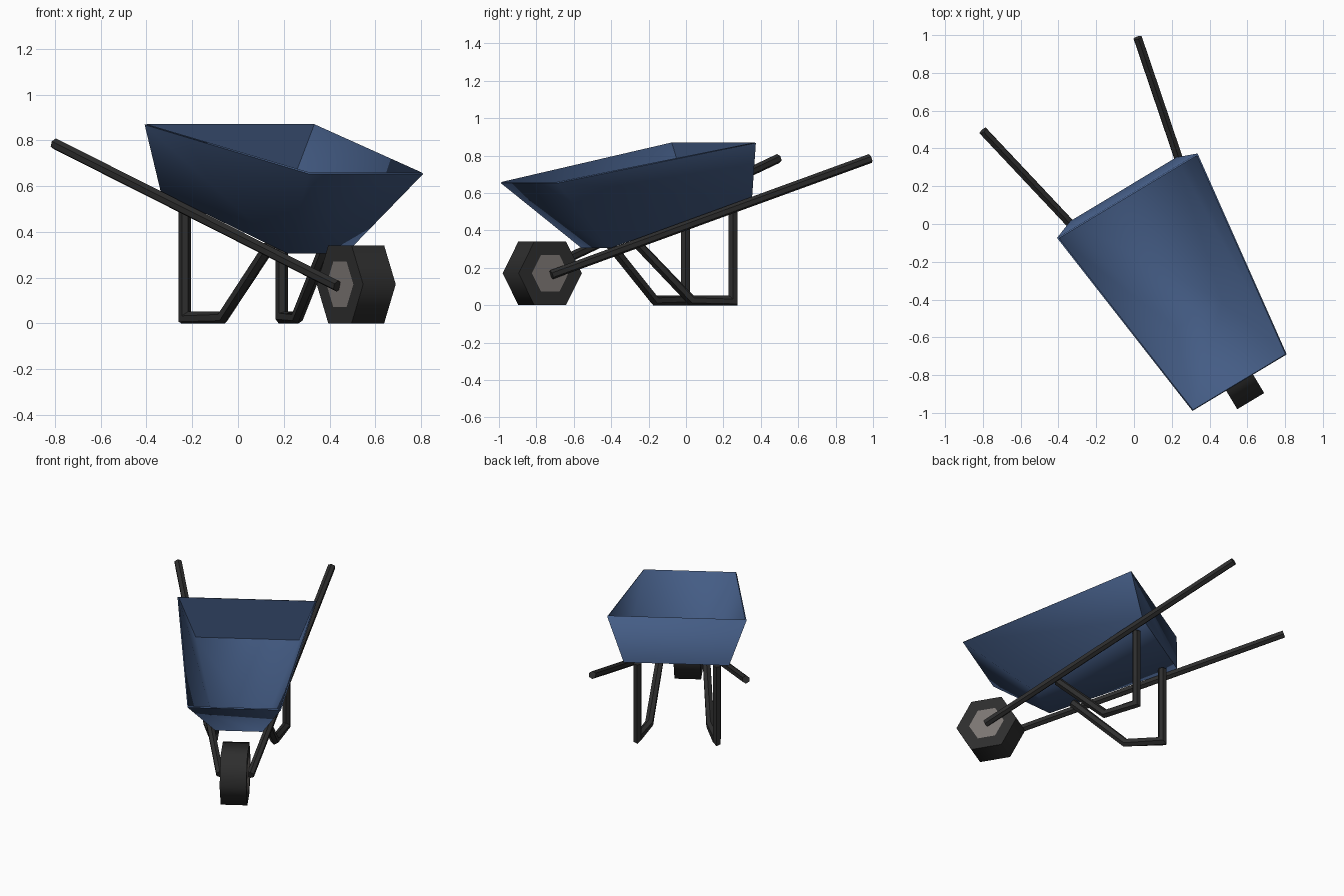
import bpy, bmesh, math
from mathutils import Vector, Matrix

if "Cube" in bpy.data.objects:
    bpy.data.objects.remove(bpy.data.objects["Cube"])

# Built facing -y with x as the width, then turned to its final heading
TURN = math.radians(31)
PLACE = Matrix.Translation((0.040, 0.024, 0)) @ Matrix.Rotation(TURN, 4, 'Z')


def material(name, rgb):
    m = bpy.data.materials.new(name)
    m.diffuse_color = (*rgb, 1)
    m.use_nodes = True
    m.node_tree.nodes["Principled BSDF"].inputs["Base Color"].default_value = m.diffuse_color
    return m


BLUE = material("tray blue", (0.058, 0.108, 0.235))
DARK = material("dark rubber and tube", (0.027, 0.027, 0.027))
GREY = material("hub grey", (0.20, 0.18, 0.17))


def finish(name, bm, mats, angle):
    bm.transform(PLACE)
    me = bpy.data.meshes.new(name)
    bm.to_mesh(me)
    bm.free()
    for m in mats:
        me.materials.append(m)
    ob = bpy.data.objects.new(name, me)
    bpy.context.collection.objects.link(ob)
    bpy.ops.object.select_all(action='DESELECT')
    bpy.context.view_layer.objects.active = ob
    ob.select_set(True)
    bpy.ops.object.shade_smooth_by_angle(angle=math.radians(angle))
    return ob


def tube(name, pts, r):
    """Six-sided mitred tube through the points."""
    pts = [Vector(p) for p in pts]
    bm = bmesh.new()
    rings = []
    for i, p in enumerate(pts):
        d_out = (pts[min(i + 1, len(pts) - 1)] - pts[min(i, len(pts) - 2)]).normalized()
        d_in = (pts[max(i, 1)] - pts[max(i - 1, 0)]).normalized()
        cut = (d_in + d_out).normalized()
        side = Vector((1, 0, 0))
        side = (side - d_in * side.dot(d_in)).normalized()
        up = d_in.cross(side)
        ring = []
        for k in range(6):
            a = math.radians(30 + 60 * k)
            o = (side * math.cos(a) + up * math.sin(a)) * r
            o -= d_in * (o.dot(cut) / d_in.dot(cut))
            ring.append(bm.verts.new(p + o))
        rings.append(ring)
    for a, b in zip(rings, rings[1:]):
        for k in range(6):
            j = (k + 1) % 6
            bm.faces.new((a[k], a[j], b[j], b[k]))
    bm.faces.new(rings[0])
    bm.faces.new(rings[-1])
    bmesh.ops.recalc_face_normals(bm, faces=bm.faces)
    return finish(name, bm, [DARK], 45)


# Tray: sloping floor, four flared walls, open top
def loop(rear, front):
    (s0, w0, z0), (s1, w1, z1) = rear, front
    return [(-w0, -s0, z0), (w0, -s0, z0), (w1, -s1, z1), (-w1, -s1, z1)]


bm = bmesh.new()
floor = [bm.verts.new(p) for p in loop((-0.187, 0.328, 0.575), (0.59, 0.148, 0.305))]
rim = [bm.verts.new(p) for p in loop((-0.147, 0.434, 0.868), (1.008, 0.291, 0.653))]
bm.faces.new(floor)
for k in range(4):
    j = (k + 1) % 4
    bm.faces.new((floor[k], floor[j], rim[j], rim[k]))
bmesh.ops.recalc_face_normals(bm, faces=bm.faces)
if bm.faces[:][0].normal.z > 0:
    bmesh.ops.reverse_faces(bm, faces=bm.faces)
bmesh.ops.solidify(bm, geom=bm.faces[:], thickness=0.008)
bmesh.ops.recalc_face_normals(bm, faces=bm.faces)
finish("tray", bm, [BLUE], 72)

# Wheel: six-sided tyre with a grey hub face on each side
bm = bmesh.new()
rings = []
for x, r in ((-0.083, 0.114), (-0.083, 0.197), (0.083, 0.197), (0.083, 0.114)):
    rings.append([bm.verts.new((x, -0.925 + r * math.cos(k * math.pi / 3),
                                0.171 + r * math.sin(k * math.pi / 3))) for k in range(6)])
for a, b in zip(rings, rings[1:]):
    for k in range(6):
        j = (k + 1) % 6
        bm.faces.new((a[k], a[j], b[j], b[k]))
for ring in (rings[0], rings[-1]):
    bm.faces.new(ring).material_index = 1
bmesh.ops.recalc_face_normals(bm, faces=bm.faces)
finish("wheel", bm, [DARK, GREY], 65)

# Handles run from the grips to the hub; legs hang just inside them
for side, label in ((-1, "left"), (1, "right")):
    tube(label + "_handle",
         [(side * 0.478, 0.835, 0.785), (side * 0.095, -0.925, 0.163)], 0.025)
    tube(label + "_leg",
         [(side * 0.247, 0.117, 0.54), (side * 0.247, 0.117, 0.026),
          (side * 0.190, -0.108, 0.026), (side * 0.142, -0.435, 0.345)], 0.027)
